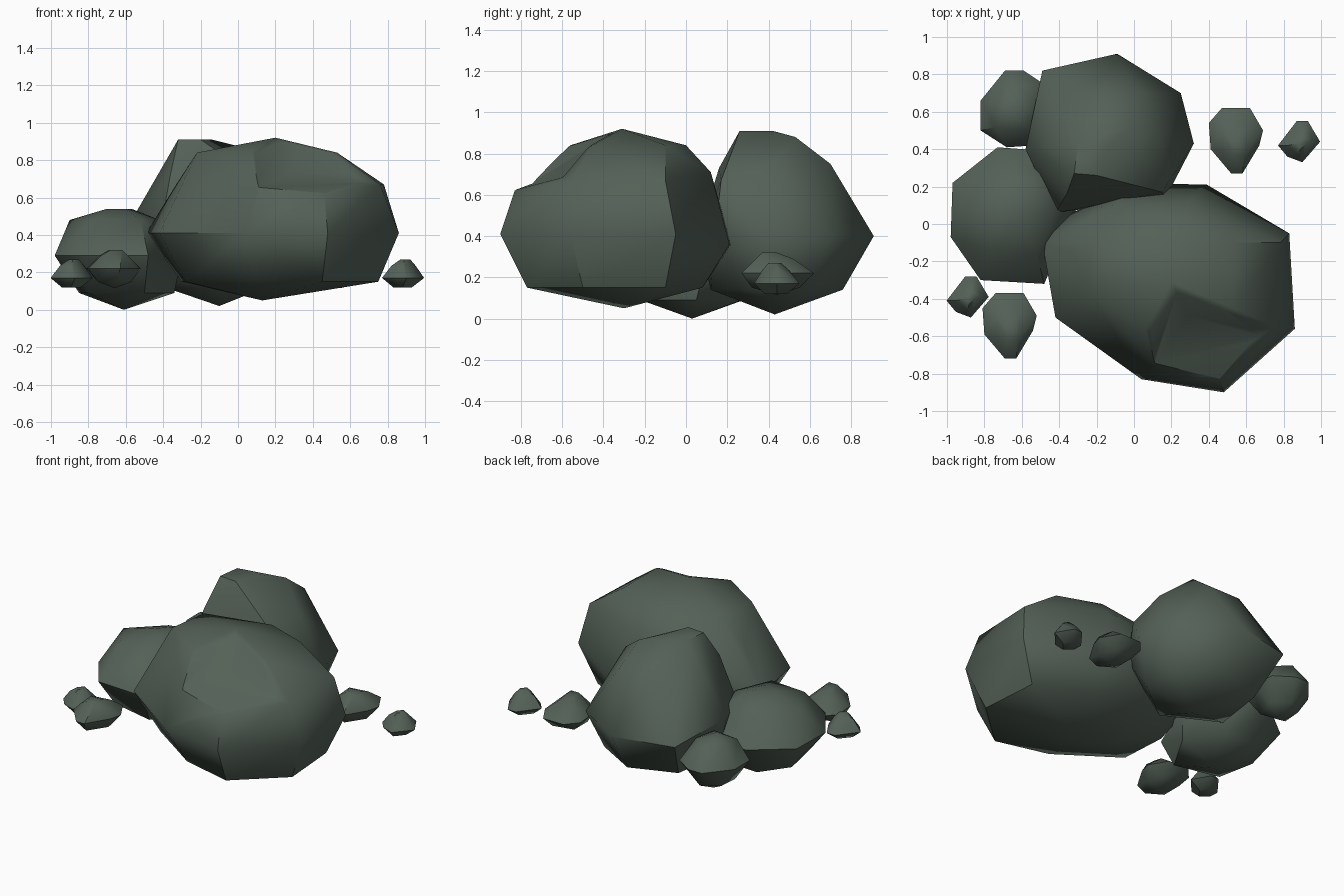
import bpy, bmesh

if "Cube" in bpy.data.objects:
    bpy.data.objects.remove(bpy.data.objects["Cube"])

stone = bpy.data.materials.new("dark_green_grey_stone")
stone.diffuse_color = (0.088, 0.118, 0.095, 1)
stone.use_nodes = True
stone.node_tree.nodes["Principled BSDF"].inputs["Base Color"].default_value = stone.diffuse_color


def hull(name, points, offset=(0, 0)):
    """Faceted boulder: convex hull around its corner points."""
    bm = bmesh.new()
    for x, y, z in points:
        bm.verts.new((x + offset[0], y + offset[1], z))
    res = bmesh.ops.convex_hull(bm, input=bm.verts[:])
    junk = {g for g in res["geom_interior"] + res["geom_unused"]
            if isinstance(g, bmesh.types.BMVert)}
    bmesh.ops.delete(bm, geom=list(junk), context='VERTS')
    bmesh.ops.dissolve_limit(bm, angle_limit=0.05, verts=bm.verts[:], edges=bm.edges[:])
    bmesh.ops.recalc_face_normals(bm, faces=bm.faces[:])
    me = bpy.data.meshes.new(name)
    bm.to_mesh(me)
    bm.free()
    me.materials.append(stone)
    ob = bpy.data.objects.new(name, me)
    bpy.context.collection.objects.link(ob)
    return ob


def smooth(ob):
    bpy.ops.object.select_all(action='DESELECT')
    ob.select_set(True)
    bpy.context.view_layer.objects.active = ob
    bpy.ops.object.shade_smooth_by_angle(angle=0.8)


def ring(z, *xy):
    return [(x, y, z) for x, y in xy]


# Large front boulder
big = hull("front_boulder",
    ring(.41, (-.49, -.1), (-.42, -.5), (.04, -.83), (.48, -.9), (.86, -.56), (.83, -.05), (-.33, .06))
    + ring(.36, (.39, .21), (0, .22))
    + ring(.15, (.75, -.5), (.72, -.1), (.35, .08), (-.3, -.1), (-.28, -.42), (.1, -.68), (.45, -.77))
    + ring(.67, (.78, -.1), (.76, -.55), (.12, -.74), (-.33, -.15))
    + ring(.84, (-.22, -.38), (-.18, -.1), (.06, -.56), (.53, -.45), (.53, -.1), (.25, 0))
    + ring(.71, (.3, .12), (-.1, .1))
    + [(.13, -.3, .05), (.2, -.31, .92), (.46, -.83, .62)])

# Chipped hollow on top of the front boulder
chip = hull("chip_cutter", [(.1, -.76, .65), (.29, -.49, .73), (.7, -.61, .68), (.46, -.84, .62),
                            (.06, -.56, .86), (.22, -.34, .93), (.53, -.46, .86),
                            (.3, -.6, 1.3), (.8, -.9, 1.0)])
chip.hide_render = True
mod = big.modifiers.new("chip", 'BOOLEAN')
mod.operation = 'DIFFERENCE'
mod.solver = 'EXACT'
mod.object = chip
bpy.context.view_layer.objects.active = big
bpy.ops.object.modifier_apply(modifier="chip")
bpy.data.objects.remove(chip)
smooth(big)

# Back boulder
smooth(hull("back_boulder",
    ring(.4, (-.49, .82), (-.09, .91), (.25, .7), (.32, .43), (.17, .14), (-.1, .1), (-.42, .06))
    + ring(.46, (-.58, .4))
    + ring(.14, (-.1, .76), (.18, .6), (.2, .35), (-.1, .12), (-.45, .3), (-.4, .65))
    + ring(.91, (-.32, .27), (-.2, .26), (-.3, .42), (-.14, .42))
    + ring(.75, (-.24, .7), (0, .7), (.15, .42))
    + [(-.02, .53, .88), (.15, .17, .67), (-.36, .16, .73), (-.1, .43, .02)]))

# Left boulder
smooth(hull("left_boulder",
    ring(.29, (-.97, .22), (-.73, .41), (-.45, .39), (-.3, .1), (-.48, -.32), (-.82, -.3), (-.98, -.07))
    + ring(.09, (-.85, .1), (-.8, -.15), (-.5, -.22), (-.34, .05), (-.5, .27), (-.72, .28))
    + ring(.48, (-.9, .08), (-.78, -.14), (-.52, -.16), (-.7, .27), (-.5, .27), (-.42, .08))
    + ring(.54, (-.7, .05), (-.6, .02), (-.57, .18))
    + [(-.61, .03, 0)]))

# Small rock tucked at the back left
smooth(hull("small_back_rock",
    ring(.28, (-.82, .5), (-.82, .66), (-.69, .82), (-.59, .82), (-.47, .74), (-.45, .58), (-.54, .42), (-.68, .41))
    + ring(.41, (-.74, .52), (-.74, .65), (-.63, .74), (-.53, .65), (-.56, .5))
    + ring(.15, (-.74, .54), (-.73, .67), (-.62, .74), (-.53, .65), (-.57, .51))
    + [(-.65, .6, .46), (-.63, .61, .09)]))

# Loose stones: one larger and one tiny, repeated front left and back right
large = (ring(.22, (.40, .54), (.47, .62), (.62, .62), (.69, .5), (.67, .42), (.58, .27), (.52, .27), (.41, .4))
         + ring(.15, (.46, .52), (.6, .55), (.64, .44), (.56, .32), (.46, .38))
         + ring(.29, (.47, .5), (.6, .52), (.62, .42), (.48, .38))
         + ring(.32, (.52, .44), (.58, .44), (.59, .37), (.53, .37)) + [(.55, .44, .115)])
tiny = (ring(.17, (.77, .42), (.87, .55), (.93, .55), (.995, .44), (.9, .33), (.82, .36))
        + ring(.12, (.83, .42), (.89, .49), (.93, .44), (.88, .38))
        + ring(.235, (.82, .42), (.89, .5), (.95, .45), (.88, .37))
        + ring(.27, (.87, .43), (.9, .46), (.92, .43), (.89, .4)))
for side, d1, d2 in (("right", (0, 0), (0, 0)), ("left", (-1.21, -.99), (-1.772, -.83))):
    smooth(hull("loose_stone_" + side, large, d1))
    smooth(hull("pebble_" + side, tiny, d2))
